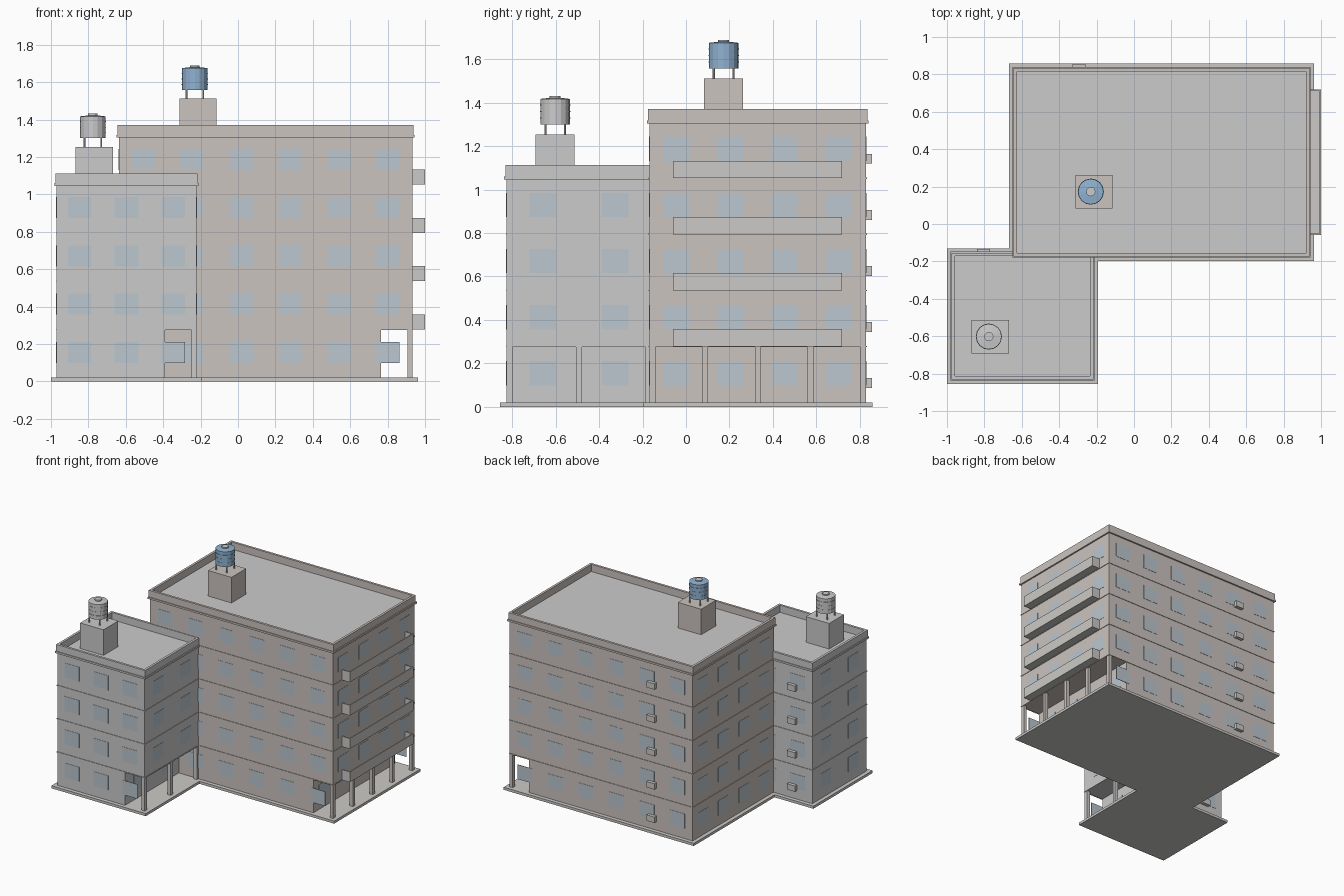
import bpy, bmesh, math
from mathutils import Matrix, Vector

if "Cube" in bpy.data.objects:
    bpy.data.objects.remove(bpy.data.objects["Cube"])


def material(name, rgb):
    m = bpy.data.materials.new(name)
    m.diffuse_color = (*rgb, 1)
    m.use_nodes = True
    m.node_tree.nodes["Principled BSDF"].inputs["Base Color"].default_value = m.diffuse_color
    return m


def finish(name, bm, mat=None):
    me = bpy.data.meshes.new(name)
    bm.to_mesh(me)
    bm.free()
    ob = bpy.data.objects.new(name, me)
    bpy.context.collection.objects.link(ob)
    if mat:
        me.materials.append(mat)
    return ob


def add_box(bm, x0, x1, y0, y1, z0, z1):
    c = Vector(((x0 + x1) / 2, (y0 + y1) / 2, (z0 + z1) / 2))
    bmesh.ops.create_cube(bm, size=1, matrix=Matrix.Translation(c)
                          @ Matrix.Diagonal((x1 - x0, y1 - y0, z1 - z0, 1)))


def boxes(name, items, mat=None):
    bm = bmesh.new()
    for b in items:
        add_box(bm, *b)
    return finish(name, bm, mat)


def add_cyl(bm, x, y, z0, z1, r, n, r2=None):
    bmesh.ops.create_cone(bm, cap_ends=True, segments=n, radius1=r,
                          radius2=r if r2 is None else r2, depth=z1 - z0,
                          matrix=Matrix.Translation((x, y, (z0 + z1) / 2)))


def ring(x0, x1, y0, y1, out, t, z0, z1):
    """Four boxes forming a rectangular frame, grown by out and t thick."""
    x0, x1, y0, y1 = x0 - out, x1 + out, y0 - out, y1 + out
    return [(x0, x1, y0, y0 + t, z0, z1), (x0, x1, y1 - t, y1, z0, z1),
            (x0, x0 + t, y0 + t, y1 - t, z0, z1), (x1 - t, x1, y0 + t, y1 - t, z0, z1)]


BASE, STOREY, RECESS, COL = 0.02, 0.258, 0.168, 0.027
glass = material("glass", (0.50, 0.57, 0.62))
roof_grey = material("roof_grey", (0.62, 0.62, 0.65))
blue = material("tank_blue", (0.28, 0.45, 0.64))
steel = material("tank_grey", (0.55, 0.55, 0.55))
trim = material("trim", (0.60, 0.59, 0.57))


def building(tag, x0, x1, y0, y1, floors, nx, ny, wall, ac_x):
    top = BASE + STOREY * floors
    first = BASE + STOREY
    boxes(tag + "_base_slab", [(x0 - .03, x1 + .03, y0 - .03, y1 + .03, 0, BASE)], trim)
    # upper block and recessed ground floor
    boxes(tag + "_upper_walls", [(x0, x1, y0, y1, first, top)], wall)
    boxes(tag + "_ground_walls", [(x0, x1 - RECESS, y0, y1, BASE, first)], wall)
    boxes(tag + "_roof", [(x0, x1, y0, y1, top, top + .004)], roof_grey)
    # parapet, cornice and thin floor bands
    boxes(tag + "_parapet", ring(x0, x1, y0, y1, .006, .018, top, top + .06), wall)
    boxes(tag + "_cornice", ring(x0, x1, y0, y1, .012, .012, top - .006, top + .008), wall)
    bands = []
    for f in range(1, floors):
        z = BASE + STOREY * f
        bands += ring(x0, x1, y0, y1, .004, .004, z - .003, z + .003)
    boxes(tag + "_floor_bands", bands, wall)
    # arcade columns
    ya, yb = y0 + COL / 2, y1 - COL / 2
    boxes(tag + "_columns", [
        (x1 - COL, x1, y - COL / 2, y + COL / 2, BASE, first)
        for y in (ya + (yb - ya) * i / ny for i in range(ny + 1))], wall)
    # window panes on all four sides
    panes, t, hh = [], .002, .056
    for f in range(floors):
        z = BASE + STOREY * f + .135
        for i in range(nx):
            c = x0 + (x1 - x0) * (i + .5) / nx
            for y in (y0, y1):
                panes.append((c - .063, c + .063, y - t, y + t, z - hh, z + hh))
        for i in range(ny):
            c = y0 + (y1 - y0) * (i + .5) / ny
            for x in (x0, x1 - RECESS if f == 0 else x1):
                panes.append((x - t, x + t, c - .061, c + .061, z - hh, z + hh))
    boxes(tag + "_windows", panes, glass)
    # air conditioner boxes at the back
    boxes(tag + "_air_conditioners", [
        (ac_x - .034, ac_x + .034, y1, y1 + .027,
         BASE + STOREY * f + .067, BASE + STOREY * f + .112) for f in range(floors)], trim)
    return top


def rooftop(tag, x, y, z, dx, wall, tank_mat):
    # stair house
    boxes(tag + "_stair_house", [(x - .1, x + .1, y - .09, y + .09, z, z + .202)], wall)
    z += .202
    x += dx
    # tank legs
    bm = bmesh.new()
    for sx in (-1, 1):
        for sy in (-1, 1):
            add_cyl(bm, x + sx * .045, y + sy * .045, z, z + .048, .005, 8)
    finish(tag + "_tank_legs", bm, steel)
    # tank drum with hoops
    bm = bmesh.new()
    add_cyl(bm, x, y, z + .046, z + .163, .068, 16)
    for h in (.075, .105, .135):
        add_cyl(bm, x, y, z + h - .002, z + h + .002, .070, 16)
    add_cyl(bm, x, y, z + .163, z + .168, .068, 16, .025)
    finish(tag + "_tank", bm, tank_mat)
    bm = bmesh.new()
    add_cyl(bm, x, y, z + .163, z + .177, .025, 12)
    finish(tag + "_tank_lid", bm, steel)


wall_a = material("warm_wall", (0.60, 0.55, 0.52))
wall_b = material("cool_wall", (0.56, 0.58, 0.57))
top_a = building("tall", -.637, .932, -.168, .828, 5, 6, 4, wall_a, -.294)
top_b = building("low", -.97, -.222, -.825, -.16, 4, 3, 2, wall_b, -.805)
rooftop("tall", -.214, .173, top_a, -.017, wall_a, blue)
rooftop("low", -.768, -.602, top_b, -.008, wall_b, steel)

# long open-topped balconies on the right side
items = []
for f in range(1, 5):
    z = BASE + STOREY * f
    items += [(.932, 1, -.06, .718, z, z + .01),
              (.992, 1, -.06, .718, z + .01, z + .08),
              (.932, .992, -.06, -.052, z + .01, z + .08),
              (.932, .992, .71, .718, z + .01, z + .08)]
boxes("balconies", items, trim)
